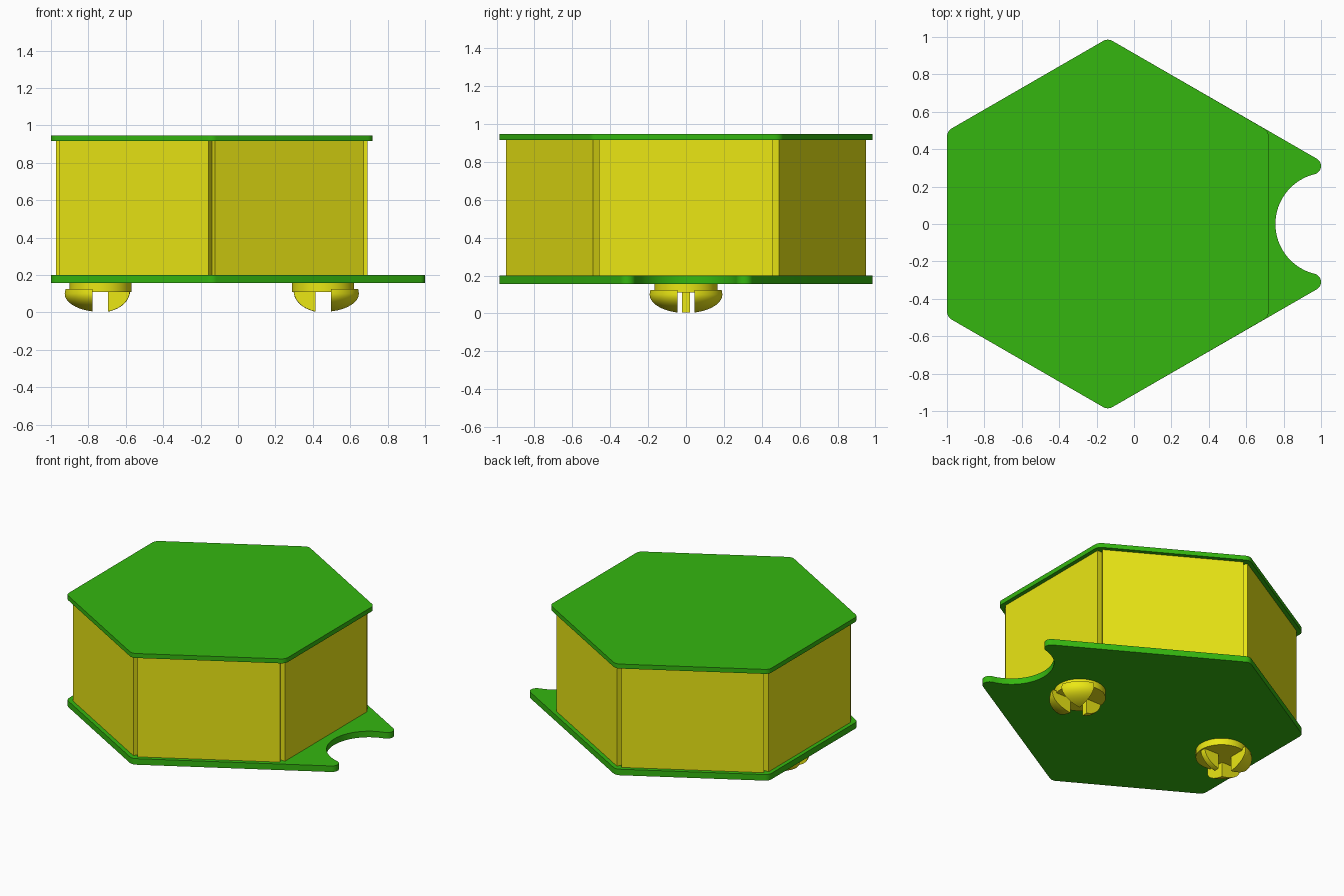
import bpy, bmesh, math
from mathutils import Vector, Matrix

if "Cube" in bpy.data.objects:
    bpy.data.objects.remove(bpy.data.objects["Cube"])

CX = -0.14          # hexagon centre in x
APO = 0.86          # plate apothem
R = 0.05            # plate corner radius


def material(name, col):
    m = bpy.data.materials.new(name)
    m.diffuse_color = (*col, 1)
    m.use_nodes = True
    m.node_tree.nodes["Principled BSDF"].inputs["Base Color"].default_value = m.diffuse_color
    return m


GREEN = material("green", (0.035, 0.47, 0.005))
YELLOW = material("yellow", (0.83, 0.80, 0.007))


def finish(name, bm, mat, smooth=True):
    bmesh.ops.recalc_face_normals(bm, faces=bm.faces)
    me = bpy.data.meshes.new(name)
    bm.to_mesh(me)
    bm.free()
    me.materials.append(mat)
    ob = bpy.data.objects.new(name, me)
    bpy.context.collection.objects.link(ob)
    if smooth:
        bpy.ops.object.select_all(action='DESELECT')
        ob.select_set(True)
        bpy.context.view_layer.objects.active = ob
        bpy.ops.object.shade_smooth_by_angle(angle=math.radians(30))
    return ob


def arc(cx, cy, r, a0, a1, n):
    angs = [math.radians(a0 + (a1 - a0) * i / n) for i in range(n + 1)]
    return [(cx + r * math.cos(a), cy + r * math.sin(a)) for a in angs]


def prism(name, pts, z0, z1, mat):
    bm = bmesh.new()
    f = bm.faces.new([bm.verts.new((x, y, z0)) for x, y in pts])
    ext = bmesh.ops.extrude_face_region(bm, geom=[f], use_keep_orig=True)
    vs = [v for v in ext["geom"] if isinstance(v, bmesh.types.BMVert)]
    bmesh.ops.translate(bm, verts=vs, vec=(0, 0, z1 - z0))
    return finish(name, bm, mat)


def hex_corner(a):
    d = (APO - R) / math.cos(math.radians(30))
    t = math.radians(a)
    return arc(CX + d * math.cos(t), d * math.sin(t), R, a - 30, a + 30, 8)


# top plate: rounded hexagon
prism("top_plate", [p for k in range(6) for p in hex_corner(30 + 60 * k)], 0.915, 0.947, GREEN)

# bottom plate: hexagon stretched to +x with a round notch between two tips
tx, ty, nx = 0.955, 0.31, 1.03
ang = math.degrees(math.atan2(ty, nx - tx))
nr = math.hypot(nx - tx, ty) - 0.045
outline = [p for a in (90, 150, 210, 270) for p in hex_corner(a)]
outline += arc(tx, -ty, 0.045, -60, ang, 10)
outline += arc(nx, 0, nr, 180 + ang, 180 - ang, 32)[1:-1]
outline += arc(tx, ty, 0.045, -ang, 60, 10)
prism("bottom_plate", outline, 0.157, 0.20, GREEN)

# six wall panels, inner edges touching, V grooves at the outer corners
IN, T = 0.797, 0.035
half = IN * math.tan(math.radians(30))
for k in range(6):
    bm = bmesh.new()
    bmesh.ops.create_cube(bm, size=1)
    bmesh.ops.scale(bm, verts=bm.verts, vec=(T, 2 * half, 0.715))
    bmesh.ops.translate(bm, verts=bm.verts, vec=(IN + T / 2, 0, 0.5575))
    bmesh.ops.transform(bm, verts=bm.verts, matrix=Matrix.Translation((CX, 0, 0))
                        @ Matrix.Rotation(math.radians(60 * k), 4, 'Z'))
    finish(f"wall_panel_{k + 1}", bm, YELLOW, False)


def lathe(profile):
    bm = bmesh.new()
    vs = [bm.verts.new((r, 0, z)) for r, z in profile]
    es = [bm.edges.new(e) for e in zip(vs, vs[1:])]
    bmesh.ops.spin(bm, geom=vs + es, axis=(0, 0, 1), cent=(0, 0, 0),
                   angle=2 * math.pi, steps=48, use_merge=True)
    bmesh.ops.remove_doubles(bm, verts=bm.verts, dist=1e-5)
    return bm


def cut(bm, co, no):
    """Keep the side opposite to the normal and cap the cut."""
    g = bm.verts[:] + bm.edges[:] + bm.faces[:]
    bmesh.ops.bisect_plane(bm, geom=g, plane_co=co, plane_no=no, clear_outer=True)
    bmesh.ops.holes_fill(bm, edges=[e for e in bm.edges if e.is_boundary], sides=0)


def dome(rad, zmid=0.1, ztop=0.125):
    pr = [(rad * math.sin(t), zmid - zmid * math.cos(t))
          for t in (math.pi / 2 * i / 10 for i in range(11))]
    return lathe(pr + [(rad * 0.98, ztop), (0, ztop)])


def place(bm, side):
    # side -1: left foot as built; +1: mirrored about the hexagon centre
    off = 0.595
    for v in bm.verts:
        v.co.x = CX + (v.co.x - off) * -side
    return bm


# snap-in feet: round base, two outer prongs, one narrow inner fin
for side, tag in ((-1, "left"), (1, "right")):
    finish(tag + "_foot_base", place(lathe([(0, 0.11), (0.166, 0.11), (0.166, 0.158), (0, 0.158)]), side), YELLOW)
    for s, yt in ((-1, "front"), (1, "back")):
        bm = dome(0.197)
        cut(bm, (-0.042, 0, 0), (1, 0, 0))
        cut(bm, (0, s * 0.045, 0), (0, -s, 0))
        finish(f"{tag}_foot_{yt}_prong", place(bm, side), YELLOW)
    bm = dome(0.158, 0.115, 0.125)
    cut(bm, (0.04, 0, 0), (-1, 0, 0))
    for s in (-1, 1):
        cut(bm, (0, s * 0.02, 0), (0, s, 0))
    finish(tag + "_foot_inner_fin", place(bm, side), YELLOW)
